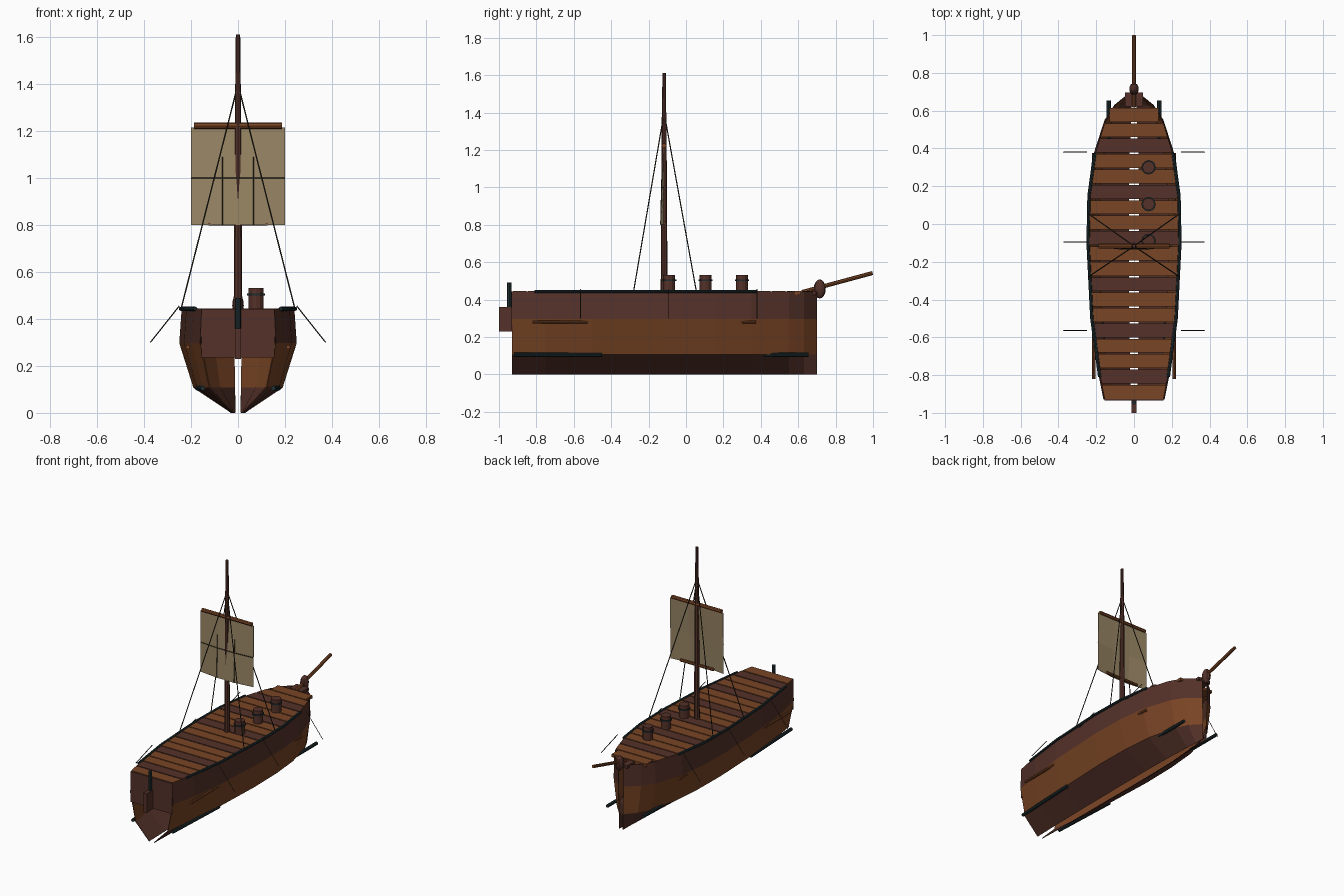
import bpy, bmesh, math
from mathutils import Vector

if "Cube" in bpy.data.objects:
    bpy.data.objects.remove(bpy.data.objects["Cube"])


def mat(name, rgb):
    m = bpy.data.materials.new(name)
    m.diffuse_color = (*rgb, 1)
    m.use_nodes = True
    m.node_tree.nodes["Principled BSDF"].inputs["Base Color"].default_value = m.diffuse_color
    return m


ORANGE = mat("orange wood", (0.19, 0.058, 0.018))
DARK = mat("dark wood", (0.088, 0.031, 0.022))
IRON = mat("blackened iron", (0.014, 0.027, 0.03))
CLOTH = mat("sail cloth", (0.32, 0.24, 0.13))
ROPE = mat("rope", (0.035, 0.027, 0.017))


def make(name, bm, *mats):
    me = bpy.data.meshes.new(name)
    bm.to_mesh(me)
    bm.free()
    ob = bpy.data.objects.new(name, me)
    bpy.context.collection.objects.link(ob)
    for m in mats:
        me.materials.append(m)
    return ob


def rod(name, a, b, r1, m, r2=None, sides=8):
    """Straight tapered cylinder from a to b."""
    a, b = Vector(a), Vector(b)
    bm = bmesh.new()
    bmesh.ops.create_cone(bm, cap_ends=True, segments=sides, radius1=r1,
                          radius2=r1 if r2 is None else r2, depth=(b - a).length)
    ob = make(name, bm, m)
    ob.location = (a + b) / 2
    ob.rotation_euler = (b - a).to_track_quat('Z', 'Y').to_euler()
    return ob


def box(name, lo, hi, m):
    bm = bmesh.new()
    bmesh.ops.create_cube(bm, size=1)
    for v in bm.verts:
        v.co = [(l + h) / 2 + c * (h - l) for l, h, c in zip(lo, hi, v.co)]
    return make(name, bm, m)


# Half-width of the deck along the length, stern to bow
PLAN = [(-0.93, 0.155), (-0.75, 0.19), (-0.5, 0.22), (-0.1, 0.24), (0.15, 0.235),
        (0.35, 0.212), (0.55, 0.15), (0.63, 0.1), (0.70, 0.018)]


def half_width(y):
    for (y0, w0), (y1, w1) in zip(PLAN, PLAN[1:]):
        if y <= y1:
            return w0 + (w1 - w0) * (y - y0) / (y1 - y0)
    return PLAN[-1][1]


# Hull: one side of three wooden bands, mirrored, with an open slot along the keel
SECTION = [(0.03, 0.0), (0.19, 0.107), (0.25, 0.297), (0.24, 0.442)]
bm = bmesh.new()
rows = []
for y, w in PLAN:
    rows.append([bm.verts.new((max(x * w / 0.24, 0.015), y, z)) for x, z in SECTION])
for r0, r1 in zip(rows, rows[1:]):
    for k in range(3):
        f = bm.faces.new((r0[k], r1[k], r1[k + 1], r0[k + 1]))
        f.material_index = 1 if k == 1 else 0
hull = make("hull", bm, DARK, ORANGE)
thick = hull.modifiers.new("thickness", 'SOLIDIFY')
thick.thickness = 0.004
thick.offset = -1
hull.modifiers.new("mirror", 'MIRROR')

# Deck planks with narrow gaps, every third one dark
STEP = 1.63 / 20
for i in range(20):
    y0 = -0.93 + i * STEP
    w = max(half_width(y0 + STEP * 0.5), 0.045) - 0.003
    if i == 19:
        w = 0.047
    bm = bmesh.new()
    bmesh.ops.create_cube(bm, size=1)
    for v in bm.verts:
        y = y0 + 0.004 + (v.co.y + 0.5) * (STEP - 0.008)
        wy = w if i > 17 else half_width(y)
        v.co = (2 * v.co.x * wy, y, 0.435 + v.co.z * 0.02)
    make("deck_plank", bm, DARK if i % 3 == 1 else ORANGE)

# Stern board, rudder and tiller post
box("stern_board", (-0.155, -0.934, 0.235), (0.155, -0.924, 0.442), DARK)
box("rudder", (-0.013, -1.0, 0.23), (0.013, -0.93, 0.36), DARK)
rod("tiller_post", (0, -0.945, 0.34), (0, -0.945, 0.49), 0.012, IRON)

for s in (-1, 1):
    # Rails following the deck edge
    ys = [-0.81, -0.5, -0.1, 0.15, 0.375]
    for y0, y1 in zip(ys, ys[1:]):
        rod("rail", (s * (half_width(y0) + 0.003), y0, 0.443),
            (s * (half_width(y1) + 0.003), y1, 0.443), 0.009, IRON)
    # Straight rubbing bars half sunk into the hull
    rod("lower_stern_bar", (s * 0.15, -0.92, 0.105), (s * 0.172, -0.45, 0.105), 0.011, IRON)
    rod("lower_bow_bar", (s * 0.134, 0.40, 0.105), (s * 0.134, 0.655, 0.105), 0.011, IRON)
    rod("upper_stern_bar", (s * 0.214, -0.82, 0.28), (s * 0.214, -0.5, 0.28), 0.009, ORANGE)
    rod("upper_bow_bar", (s * 0.214, 0.05, 0.28), (s * 0.214, 0.375, 0.28), 0.009, ORANGE)
    # Mooring lines hanging outboard
    for y in (-0.565, -0.095, 0.38):
        rod("mooring_line", (s * 0.25, y, 0.455), (s * 0.373, y, 0.30), 0.0025, ROPE, sides=4)
    # Stays from masthead to rail
    for y in (-0.28, 0.055):
        rod("stay", (0, -0.117, 1.40), (s * 0.242, y, 0.445), 0.0032, ROPE, sides=5)

# Mast, yard and boom
rod("mast", (0, -0.117, 0.43), (0, -0.117, 1.40), 0.0185, DARK, 0.0125)
rod("topmast", (0, -0.117, 1.30), (0, -0.117, 1.61), 0.0115, DARK, 0.0095)
rod("yard", (-0.187, -0.117, 1.222), (0.187, -0.117, 1.222), 0.013, ORANGE)
rod("boom", (-0.125, -0.12, 0.807), (0.125, -0.12, 0.807), 0.010, ORANGE)

# Sail: three by two panels, bellied forward towards the foot
XS, ZS = (-0.2, -0.065, 0.065, 0.2), (0.80, 1.0, 1.215)


def sail_y(x, z):
    t = (1.215 - z) / 0.415
    return -0.117 - (0.019 if abs(x) < 0.1 else 0.003) * t ** 0.7


bm = bmesh.new()
grid = [[bm.verts.new((x, sail_y(x, z), z)) for x in XS] for z in ZS]
for lo, hi in zip(grid, grid[1:]):
    for k in range(3):
        bm.faces.new((lo[k], lo[k + 1], hi[k + 1], hi[k]))
sail = make("sail", bm, CLOTH)
sail.modifiers.new("thickness", 'SOLIDIFY').thickness = 0.003

# Seams in the sail
for x0, x1 in zip(XS, XS[1:]):
    rod("sail_seam", (x0, sail_y(x0, 1), 1.0), (x1, sail_y(x1, 1), 1.0), 0.0024, ROPE, sides=4)
for x in XS[1:3]:
    rod("sail_seam", (x, sail_y(x, 0.8), 0.80), (x, sail_y(x, 1.0), 1.09), 0.0022, ROPE, sides=4)

# Barrels with iron hoops
for y in (-0.09, 0.105, 0.30):
    rod("barrel", (0.077, y, 0.44), (0.077, y, 0.532), 0.032, DARK, sides=12)
    rod("barrel_hoop", (0.077, y, 0.500), (0.077, y, 0.508), 0.038, IRON, sides=12)

# Bowsprit and carved knob at the stem
rod("bowsprit", (0, 0.62, 0.44), (0, 0.998, 0.542), 0.011, ORANGE)
bm = bmesh.new()
bmesh.ops.create_uvsphere(bm, u_segments=10, v_segments=8, radius=1)
for v in bm.verts:
    v.co = (v.co.x * 0.026, 0.715 + v.co.y * 0.032, 0.457 + v.co.z * 0.051)
make("stem_knob", bm, DARK)
